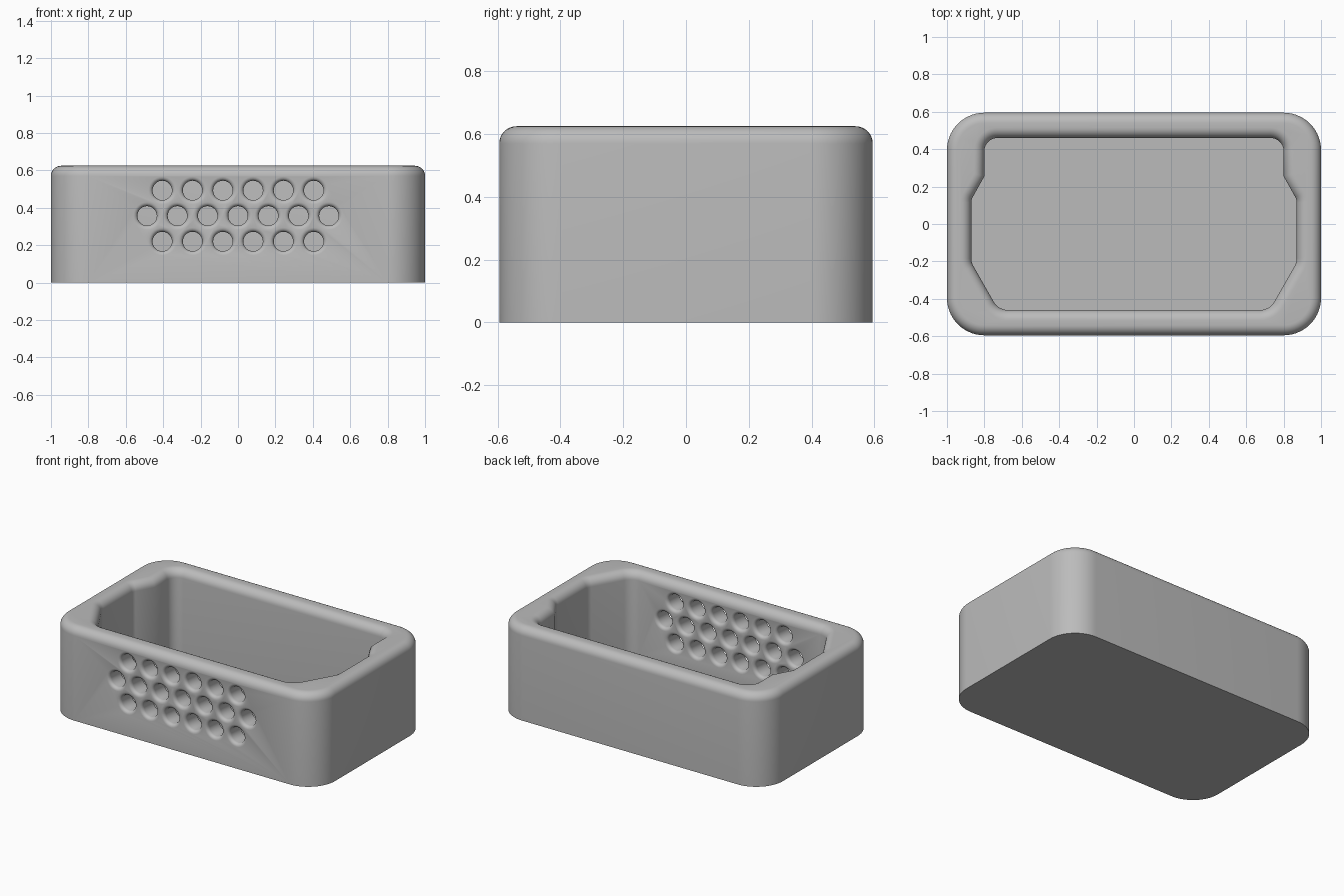
import bpy, bmesh, math
from mathutils import Vector

if "Cube" in bpy.data.objects:
    bpy.data.objects.remove(bpy.data.objects["Cube"])

HEIGHT, FILLET, FLOOR = 0.625, 0.055, 0.07

grey = bpy.data.materials.new("grey plastic")
grey.diffuse_color = (0.5, 0.5, 0.5, 1)
grey.use_nodes = True
grey.node_tree.nodes["Principled BSDF"].inputs["Base Color"].default_value = grey.diffuse_color


def rounded(corners, steps=10):
    """Closed counter-clockwise outline from (x, y, radius) corners."""
    pts = []
    n = len(corners)
    for i, (x, y, r) in enumerate(corners):
        p = Vector((x, y))
        if r == 0:
            pts.append(p)
            continue
        a = (Vector(corners[i - 1][:2]) - p).normalized()
        b = (Vector(corners[(i + 1) % n][:2]) - p).normalized()
        half = a.angle(b) / 2
        centre = p + (a + b).normalized() * (r / math.sin(half))
        t = r / math.tan(half)
        s, e = p + a * t - centre, p + b * t - centre
        turn = math.pi - 2 * half
        for k in range(steps + 1):
            w = turn * k / steps
            pts.append(centre + Vector((s.x * math.cos(w) - s.y * math.sin(w),
                                        s.x * math.sin(w) + s.y * math.cos(w))))
    return pts


def offset(pts, d):
    """Move an outline outwards by d."""
    out = []
    for i, p in enumerate(pts):
        u = (p - pts[i - 1]).normalized()
        v = (pts[(i + 1) % len(pts)] - p).normalized()
        n1, n2 = Vector((u.y, -u.x)), Vector((v.y, -v.x))
        out.append(p + (n1 + n2) * (d / (1 + n1.dot(n2))))
    return out


def loft(bm, rings):
    """Skin rings of equal length and cap both ends."""
    loops = [[bm.verts.new(c) for c in ring] for ring in rings]
    for lo, hi in zip(loops, loops[1:]):
        for i in range(len(lo)):
            j = (i + 1) % len(lo)
            bm.faces.new((lo[i], lo[j], hi[j], hi[i]))
    bm.faces.new(loops[0][::-1])
    bm.faces.new(loops[-1])


def finish(bm, name):
    bmesh.ops.recalc_face_normals(bm, faces=bm.faces)
    mesh = bpy.data.meshes.new(name)
    bm.to_mesh(mesh)
    bm.free()
    mesh.materials.append(grey)
    ob = bpy.data.objects.new(name, mesh)
    bpy.context.collection.objects.link(ob)
    return ob


def stack(name, outline, levels):
    bm = bmesh.new()
    loft(bm, [[(p.x, p.y, z) for p in offset(outline, d)] for d, z in levels])
    return finish(bm, name)


arc = [math.pi / 2 * k / 8 for k in range(9)]

# Outer block with rounded corners and a rounded top edge
block = rounded([(-1, -0.595, 0.2), (1, -0.595, 0.2), (1, 0.595, 0.2), (-1, 0.595, 0.2)], 14)
body = stack("box_body", block, [(0, 0)] + [
    (-FILLET * (1 - math.cos(a)), HEIGHT - FILLET + FILLET * math.sin(a)) for a in arc])

# Cavity: narrow at the back, wide in the middle, chamfered at the front
right = [(0.725, -0.46, 0.09), (0.87, -0.205, 0.08), (0.87, 0.13, 0.06),
         (0.80, 0.255, 0), (0.80, 0.46, 0.07)]
cavity_outline = rounded(right + [(-x, y, r) for x, y, r in reversed(right)])
cavity = stack("cavity_cutter", cavity_outline, [(0, FLOOR)] + [
    (FILLET * (1 - math.cos(a)), HEIGHT - FILLET + FILLET * math.sin(a)) for a in arc]
    + [(FILLET, HEIGHT + 0.1)])

# Three staggered rows of holes in the front wall, flared on both faces
R, FLARE, OUT, IN = 0.052, 0.022, -0.595, -0.46
flare = [(FLARE * (1 - math.cos(a)), FLARE * (1 - math.sin(a))) for a in arc[::2]]
profile = [(R + FLARE, OUT - 0.05)]
profile += [(R + d, OUT + t) for d, t in reversed(flare)]
profile += [(R + d, IN - t) for d, t in flare]
profile += [(R + FLARE, IN + 0.05)]
bm = bmesh.new()
for z, count in ((0.22, 6), (0.357, 7), (0.493, 6)):
    for i in range(count):
        x = (i - (count - 1) / 2) * 0.162
        loft(bm, [[(x + r * math.cos(math.tau * k / 28), y, z + r * math.sin(math.tau * k / 28))
                   for k in range(28)] for r, y in profile])
holes = finish(bm, "hole_cutter")

# Cut the cavity and the holes, then smooth the rounded surfaces
bpy.context.view_layer.objects.active = body
body.select_set(True)
for cutter in (cavity, holes):
    cutter.hide_render = True
    mod = body.modifiers.new(cutter.name, 'BOOLEAN')
    mod.operation, mod.solver, mod.object = 'DIFFERENCE', 'EXACT', cutter
    bpy.ops.object.modifier_apply(modifier=mod.name)
    bpy.data.objects.remove(cutter)
bpy.ops.object.shade_smooth_by_angle(angle=math.radians(30))
